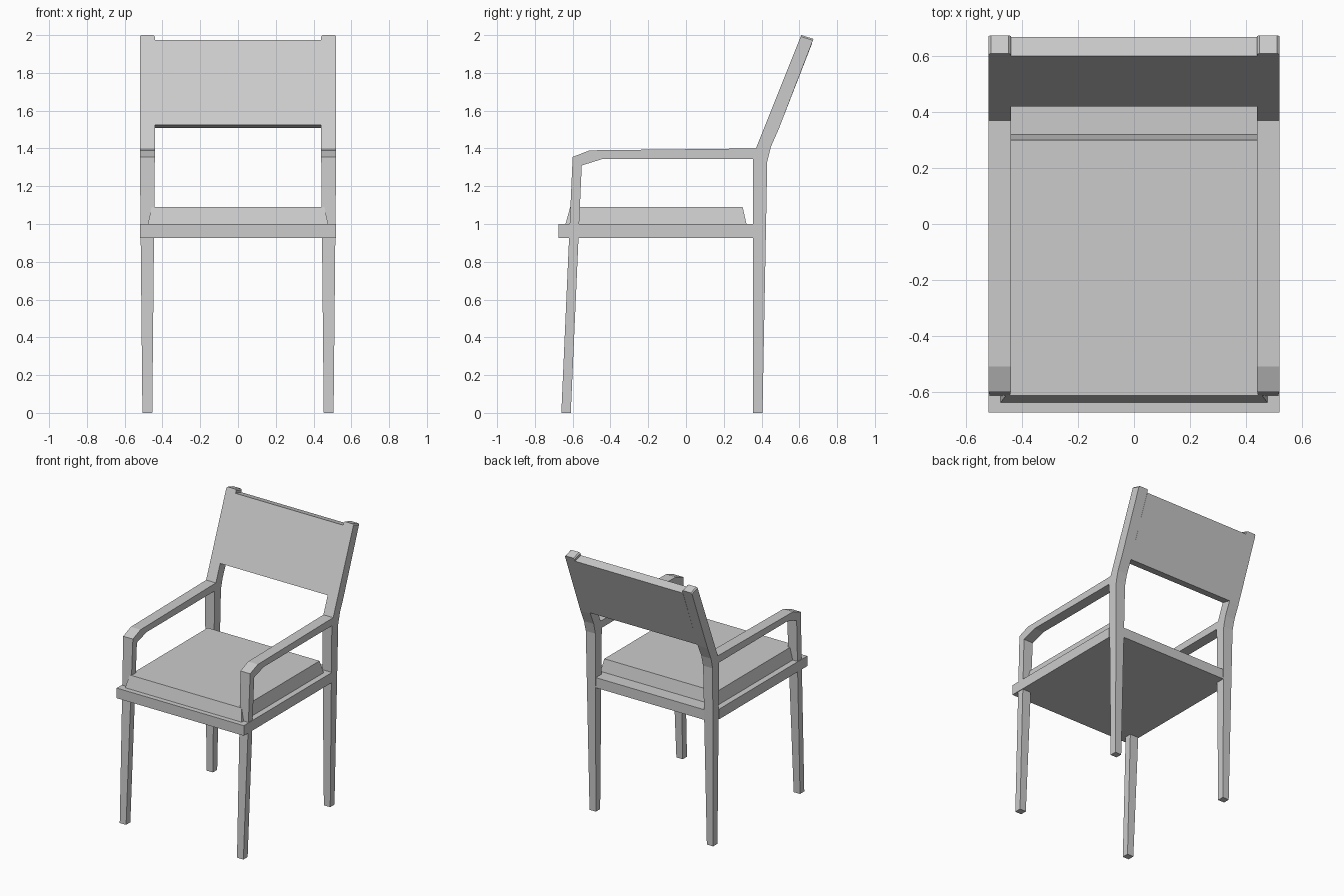
import bpy
import bmesh

cube = bpy.data.objects.get("Cube")
if cube:
    bpy.data.objects.remove(cube)

GREY = (0.6, 0.6, 0.6, 1.0)
grey = bpy.data.materials.new("light_grey")
grey.use_nodes = True
grey.diffuse_color = GREY
grey.node_tree.nodes["Principled BSDF"].inputs["Base Color"].default_value = GREY


def finish(name, bm):
    """Turn a bmesh into a flat shaded grey object."""
    bmesh.ops.recalc_face_normals(bm, faces=bm.faces)
    mesh = bpy.data.meshes.new(name)
    bm.to_mesh(mesh)
    bm.free()
    mesh.materials.append(grey)
    obj = bpy.data.objects.new(name, mesh)
    bpy.context.collection.objects.link(obj)
    return obj


def extrude_profile(profile, x0, x1):
    """Extrude a closed (y, z) outline from x0 to x1."""
    bm = bmesh.new()
    face = bm.faces.new([bm.verts.new((x0, y, z)) for y, z in profile])
    new = bmesh.ops.extrude_face_region(bm, geom=[face])["geom"]
    bmesh.ops.translate(bm, vec=(x1 - x0, 0, 0),
                        verts=[v for v in new if isinstance(v, bmesh.types.BMVert)])
    return bm


def extrude_outline(outline, z0, z1):
    """Extrude a closed (x, y) outline from z0 to z1."""
    bm = bmesh.new()
    face = bm.faces.new([bm.verts.new((x, y, z0)) for x, y in outline])
    new = bmesh.ops.extrude_face_region(bm, geom=[face])["geom"]
    bmesh.ops.translate(bm, vec=(0, 0, z1 - z0),
                        verts=[v for v in new if isinstance(v, bmesh.types.BMVert)])
    return bm


def side_part(name, profile, side):
    """Frame member on one side, narrowing towards the floor."""
    bm = extrude_profile(profile, 0.44, 0.52)
    # Ease the two edges running over the top end of a back post
    tops = [e for e in bm.edges
            if all(v.co.z > 1.9 for v in e.verts)
            and e.verts[0].co.x == e.verts[1].co.x]
    if tops:
        bmesh.ops.bevel(bm, geom=tops, offset=0.008, segments=1, affect='EDGES')
    for v in bm.verts:
        taper = max(0.0, 1 - v.co.z / 1.4)
        v.co.x += taper * (0.014 if v.co.x < 0.48 else -0.014)
        v.co.x *= side
    return finish(name, bm)


# Front leg and armrest in one bent piece
ARM = [(-0.66, 0), (-0.61, 0), (-0.552, 1.31), (-0.44, 1.345),
       (0.355, 1.345), (0.37, 1.40), (-0.51, 1.39), (-0.60, 1.355)]
# Back leg rising into the leaning back post
POST = [(0.355, 0), (0.405, 0), (0.43, 1.33), (0.45, 1.41), (0.49, 1.50),
        (0.675, 1.98), (0.61, 2.0), (0.37, 1.40), (0.355, 1.345)]
for label, side in (("left", 1), ("right", -1)):
    side_part("front_leg_and_armrest_" + label, ARM, side)
    side_part("back_leg_and_post_" + label, POST, side)

# Seat frame, notched around the back legs
half = [(0.52, -0.675), (0.52, 0.356), (0.45, 0.356), (0.45, 0.42)]
finish("seat_frame", extrude_outline(
    half + [(-x, y) for x, y in reversed(half)], 0.925, 1.0))

# Cushion with sloping sides
bm = extrude_outline([(-0.477, -0.638), (0.477, -0.638),
                      (0.477, 0.32), (-0.477, 0.32)], 1.0, 1.09)
for v in bm.verts:
    if v.co.z > 1.05:
        v.co.x *= 0.96
        v.co.y += 0.025 if v.co.y < 0 else -0.02
finish("seat_cushion", bm)

# Back panel between the posts
finish("back_panel", extrude_profile(
    [(0.42, 1.525), (0.493, 1.508), (0.668, 1.957), (0.60, 1.975)], -0.442, 0.442))
